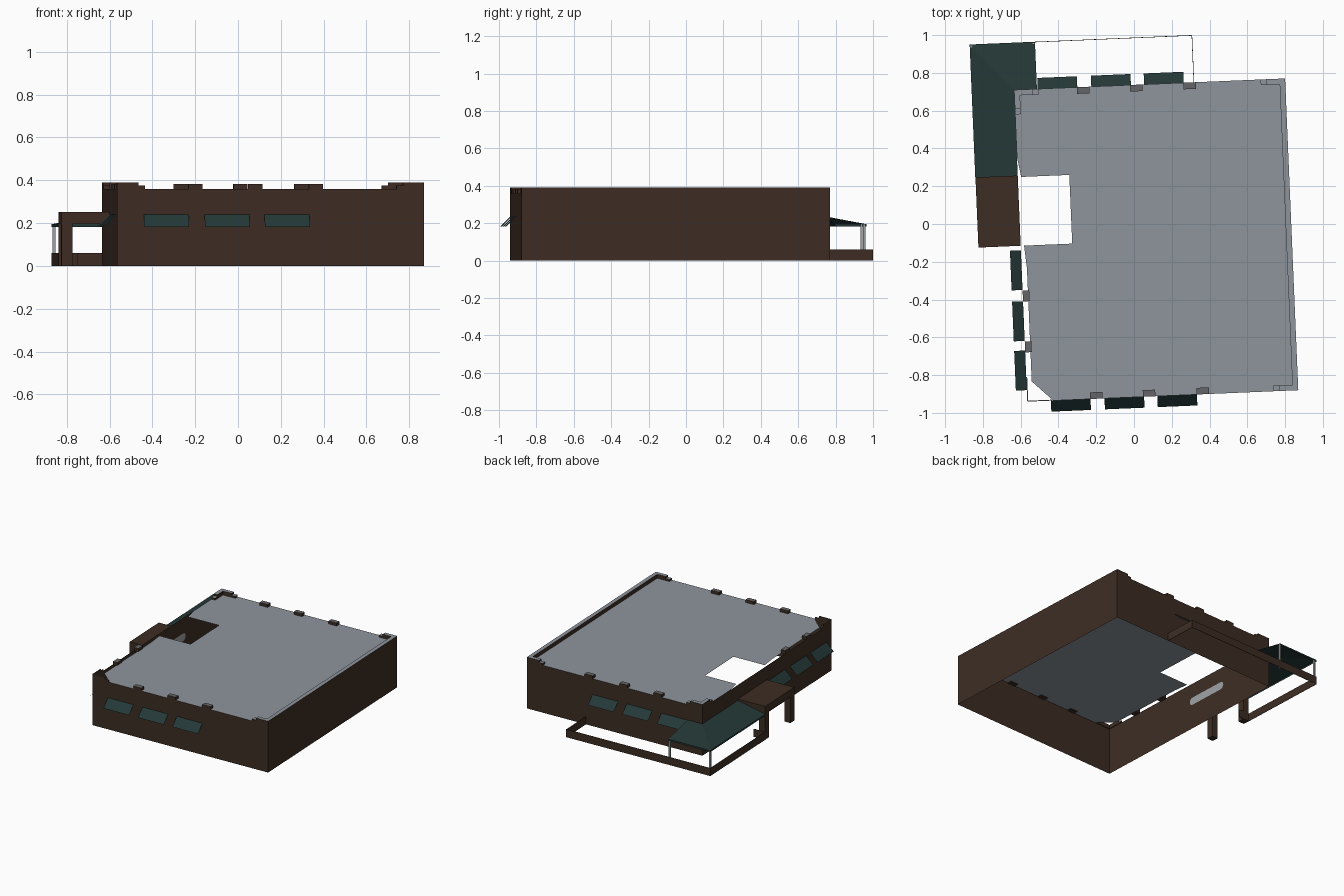
import bpy, math
from mathutils import Matrix

if "Cube" in bpy.data.objects:
    bpy.data.objects.remove(bpy.data.objects["Cube"])

# The whole building is turned slightly; parts are built in its own frame
TURN = Matrix.Translation((0.1175, -0.085, 0)) @ Matrix.Rotation(math.radians(2.42), 4, 'Z')
U, V = 0.718, 0.826          # half width and half depth of the walls
ROOF, TOP = 0.36, 0.39       # roof level and parapet level


def material(name, r, g, b):
    m = bpy.data.materials.new(name)
    m.diffuse_color = (r, g, b, 1)
    m.use_nodes = True
    m.node_tree.nodes["Principled BSDF"].inputs["Base Color"].default_value = m.diffuse_color
    return m


BROWN = material("brown_wall", 0.047, 0.026, 0.017)
GREY = material("roof_grey", 0.27, 0.30, 0.33)
TEAL = material("teal_awning", 0.018, 0.040, 0.038)
DARK = material("dark_cap_grey", 0.13, 0.13, 0.135)
METAL = material("light_metal", 0.34, 0.36, 0.37)


def mesh(name, verts, faces, mat, top=None):
    me = bpy.data.meshes.new(name)
    me.from_pydata(verts, [], faces)
    me.transform(TURN)
    me.update()
    me.materials.append(mat)
    if top:                                   # upward faces get the cap colour
        me.materials.append(top)
        for p in me.polygons:
            p.material_index = int(p.normal.z > 0.5)
    ob = bpy.data.objects.new(name, me)
    bpy.context.collection.objects.link(ob)
    return ob


def box(name, u0, u1, v0, v1, z0, z1, mat, top=None):
    u0, u1 = sorted((u0, u1))
    v0, v1 = sorted((v0, v1))
    vs = [(u, v, z) for z in (z0, z1) for u, v in ((u0, v0), (u1, v0), (u1, v1), (u0, v1))]
    fs = [(3, 2, 1, 0), (4, 5, 6, 7)] + [(i, (i + 1) % 4, (i + 1) % 4 + 4, i + 4) for i in range(4)]
    return mesh(name, vs, fs, mat, top)


# Outer walls: an open ring of thin faces
ring = [(-U, -V), (U, -V), (U, V), (-U, V)]
mesh("walls", [(u, v, z) for z in (0, ROOF) for u, v in ring],
     [(i, (i + 1) % 4, (i + 1) % 4 + 4, i + 4) for i in range(4)], BROWN)

# Roof sheet with the entrance notch and the cut front left corner
outline = [(-U, V), (-U, 0.47), (-0.70, 0.364), (-0.445, 0.364), (-0.445, 0), (-0.70, 0),
           (-0.69, -0.12), (-0.69, -0.72), (-0.58, -V), (U, -V), (U, V)]
mesh("roof", [(u, v, ROOF) for u, v in outline], [tuple(range(len(outline)))], GREY)

# Parapets: full length on the right, stepped arms at the corners
box("right_parapet", U - 0.03, U, -V, V, ROOF, TOP, BROWN, GREY)
for su, sv in ((-1, -1), (-1, 1), (1, -1), (1, 1)):
    w = 0.005 if (su, sv) == (-1, -1) else 0.03
    inner = 0 if su < 0 else 0.03
    for length, z in ((0.10, TOP), (0.13, 0.375)):
        start = inner if z == TOP else 0.10
        box("corner_parapet", su * (U - start), su * (U - length), sv * V, sv * (V - w),
            ROOF, z, BROWN, GREY)
        if su < 0:
            s = w if z == TOP else 0.10
            box("corner_parapet_side", -U, -U + w, sv * (V - s), sv * (V - length),
                ROOF, z, BROWN, GREY)

# Small roof-edge blocks
for u in (-0.352, -0.072, 0.212):
    for s in (-1, 1):
        box("edge_block", u - 0.033, u + 0.033, s * V, s * (V - 0.035), ROOF - 0.005, 0.382, BROWN, DARK)
for v in (-0.266, -0.536):
    box("edge_block_left", -U, -U + 0.035, v - 0.029, v + 0.029, ROOF - 0.005, 0.382, BROWN, DARK)

# Sloping window awnings on the front, back and left
HI, LO, OUT = 0.24, 0.182, 0.058
for u in (-0.488, -0.204, 0.076):
    for s in (-1, 1):
        a, b = u - 0.105, u + 0.105
        mesh("window_awning", [(a, s * V, HI), (b, s * V, HI), (b, s * (V + OUT), LO), (a, s * (V + OUT), LO)],
             [(3, 2, 1, 0) if s < 0 else (0, 1, 2, 3)][:1], TEAL)
for v in (-0.129, -0.399, -0.66):
    a, b = v - 0.105, v + 0.105
    mesh("window_awning_left", [(-U, a, HI), (-U, b, HI), (-U - OUT, b, LO), (-U - OUT, a, LO)],
         [(0, 1, 2, 3)], TEAL)

# Porch canopy wrapping the back left corner, with a thin hanging edge
PU, PV = -0.943, 1.076
rim = [(PU, 0.37), (PU, PV), (-0.597, PV)]
wall_line = [(-U, 0.37), (-U, V), (-0.597, V)]
vs = [(u, v, 0.242) for u, v in wall_line] + [(u, v, 0.195) for u, v in rim] + [(u, v, 0.183) for u, v in rim]
mesh("porch_canopy", vs, [(0, 1, 4, 3), (1, 2, 5, 4), (3, 4, 7, 6), (4, 5, 8, 7)], TEAL)

# Entrance portico with two columns
box("portico_beam", -0.942, -U, 0, 0.372, 0.197, 0.253, BROWN)
for v in (0, 0.322):
    box("portico_column", -0.942, -0.892, v, v + 0.05, 0, 0.2, BROWN)

# Rounded light panel in the wall above the entrance
pts = []
for k in range(14):
    t = math.pi * (k // 7) + math.pi * (k % 7) / 6 - math.pi / 2
    centre = 0.33 if k < 7 else 0.04
    pts.append((centre + 0.029 * math.cos(t), 0.216 + 0.029 * math.sin(t)))
mesh("entrance_panel", [(-U + 0.004, v, z) for v, z in pts], [tuple(range(14))], METAL)

# Low terrace wall
T = 0.003
box("low_wall_left", PU, PU + T, 0.37, PV, 0, 0.06, BROWN)
box("low_wall_back", PU, 0.236, PV - T, PV, 0, 0.06, BROWN)
box("low_wall_end", 0.233, 0.236, V, PV, 0, 0.06, BROWN)
box("low_wall_return", PU, -0.85, 0.372, 0.372 + T, 0, 0.06, BROWN)

# Thin canopy posts
for u in (PU + 0.01, -0.605):
    box("canopy_post", u - 0.006, u + 0.006, PV - 0.018, PV - 0.006, 0, 0.197, METAL)
